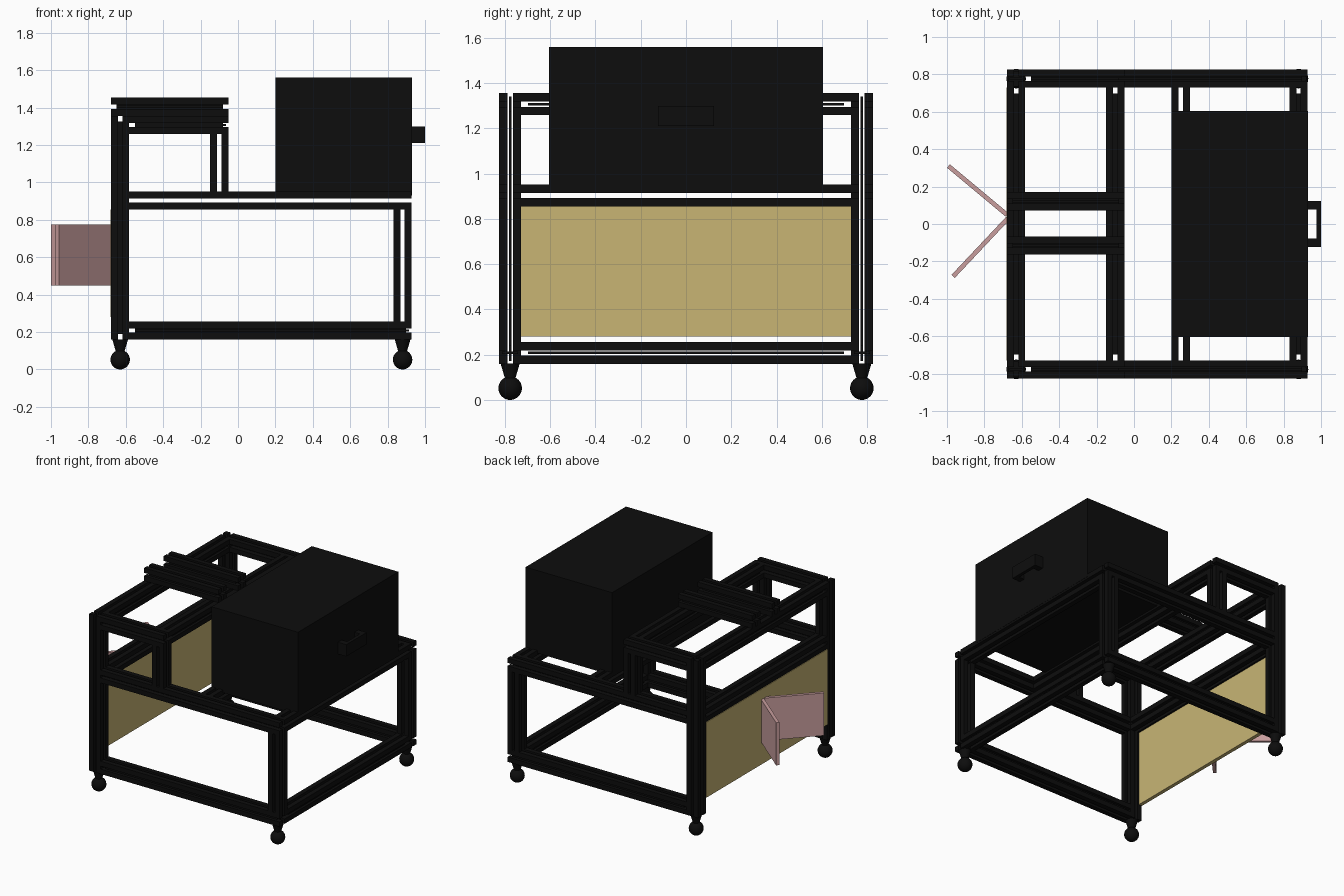
import bpy, bmesh
from math import atan2, hypot
from mathutils import Matrix, Vector

if "Cube" in bpy.data.objects:
    bpy.data.objects.remove(bpy.data.objects["Cube"])


def material(name, rgb):
    m = bpy.data.materials.new(name)
    m.use_nodes = True
    m.diffuse_color = (*rgb, 1)
    m.node_tree.nodes["Principled BSDF"].inputs["Base Color"].default_value = (*rgb, 1)
    return m


BLACK = material("black", (0.004, 0.004, 0.004))
TAN = material("tan board", (0.58, 0.46, 0.175))
PINK = material("dusty pink", (0.58, 0.34, 0.34))

W = 0.097      # extrusion width
BAR = 0.037    # corner bar width
PX, PY = 0.88, 0.777


def add_box(bm, lo, hi):
    lo, hi = Vector(lo), Vector(hi)
    size = hi - lo
    bmesh.ops.create_cube(bm, size=1, matrix=Matrix.Translation((lo + hi) / 2)
                          @ Matrix.Diagonal((*size, 1)))


def finish(name, bm, mat):
    mesh = bpy.data.meshes.new(name)
    bm.to_mesh(mesh)
    bm.free()
    mesh.materials.append(mat)
    obj = bpy.data.objects.new(name, mesh)
    bpy.context.collection.objects.link(obj)
    return obj


def block(name, lo, hi, mat):
    bm = bmesh.new()
    add_box(bm, lo, hi)
    return finish(name, bm, mat)


def beam(name, axis, start, end, centre, webs=""):
    """Slotted extrusion: four corner bars, plus webs that widen along the named axes."""
    bm = bmesh.new()
    others = [i for i in range(3) if i != axis]
    off = (W - BAR) / 2

    def piece(shift, half, trim=0):
        lo, hi = [0] * 3, [0] * 3
        lo[axis], hi[axis] = start + trim, end - trim
        for i, c, s, h in zip(others, centre, shift, half):
            lo[i], hi[i] = c + s - h, c + s + h
        add_box(bm, lo, hi)

    for a in (-off, off):
        for b in (-off, off):
            piece((a, b), (BAR / 2, BAR / 2))
    for letter in webs:
        wide = "xyz".index(letter)
        piece((0, 0), [0.035 if i == wide else 0.006 for i in others], 0.03)
    return finish(name, bm, BLACK)


X, Y, Z = range(3)
XL = -0.63
LOW, MID, TOP = 0.208, 0.903, 1.307
H = W / 2

# Frame parts repeated on both sides
for side, y in (("front", -PY), ("back", PY)):
    beam(side + "_lower_rail", X, XL + H, PX + H, (y, LOW), "yz")
    beam(side + "_middle_rail", X, XL + H, PX + H, (y, MID))
    beam(side + "_top_rail", X, XL + H, -0.1 + H, (y, TOP), "z")
    beam(side + "_tall_post", Z, LOW - H, TOP + H, (XL, y), "x")
    beam(side + "_short_post", Z, MID + H, TOP - H, (-0.1, y))
    beam(side + "_end_post", Z, LOW + H, MID - H, (PX, y))

# Cross rails
inner = PY - H
for name, x, z, webs in (("end_lower_cross_rail", PX, LOW, "x"),
                         ("end_middle_cross_rail", PX, MID, ""),
                         ("box_support_rail", 0.25, MID, ""),
                         ("panel_cross_rail", XL, MID, ""),
                         ("outer_top_cross_rail", XL, TOP, "x"),
                         ("inner_top_cross_rail", -0.1, TOP, "x")):
    beam(name, Y, -inner, inner, (x, z), webs)

# Pair of rails lying on top
for name, y in (("front_slide_rail", -0.115), ("back_slide_rail", 0.122)):
    beam(name, X, XL - H, -0.1 + H, (y, TOP + W), "yz")

# Cabinet box with U handle
block("cabinet_box", (0.2, -0.605, 0.93), (0.93, 0.605, 1.56), BLACK)
bm = bmesh.new()
for y in (-0.1, 0.1):
    add_box(bm, (0.925, y - 0.023, 1.21), (0.978, y + 0.023, 1.3))
add_box(bm, (0.975, -0.123, 1.21), (1.0, 0.123, 1.3))
finish("box_handle", bm, BLACK)

# Side board
block("side_panel", (-0.683, -inner, 0.28), (-0.655, inner, 0.855), TAN)


# Splayed flaps
def flap(name, a, b):
    dx, dy = b[0] - a[0], b[1] - a[1]
    bm = bmesh.new()
    add_box(bm, (0, -0.012, 0.45), (hypot(dx, dy), 0.012, 0.775))
    bm.transform(Matrix.Translation((*a, 0)) @ Matrix.Rotation(atan2(dy, dx), 4, "Z"))
    finish(name, bm, PINK)


flap("back_flap", (-0.68, 0.05), (-0.992, 0.31))
flap("front_flap", (-0.675, 0.03), (-0.967, -0.28))

# Casters
for xn, x in (("left", PX), ("right", XL)):
    for yn, y in (("front", -PY), ("back", PY)):
        bm = bmesh.new()
        bmesh.ops.create_uvsphere(bm, u_segments=24, v_segments=16, radius=0.052,
                                  matrix=Matrix.Translation((x, y, 0.052)))
        bmesh.ops.create_cone(bm, cap_ends=True, segments=24, radius1=0.02, radius2=0.042,
                              depth=0.075, matrix=Matrix.Translation((x, y, 0.1225)))
        obj = finish(f"{yn}_{xn}_caster", bm, BLACK)
        bpy.ops.object.select_all(action="DESELECT")
        obj.select_set(True)
        bpy.context.view_layer.objects.active = obj
        bpy.ops.object.shade_smooth_by_angle()
